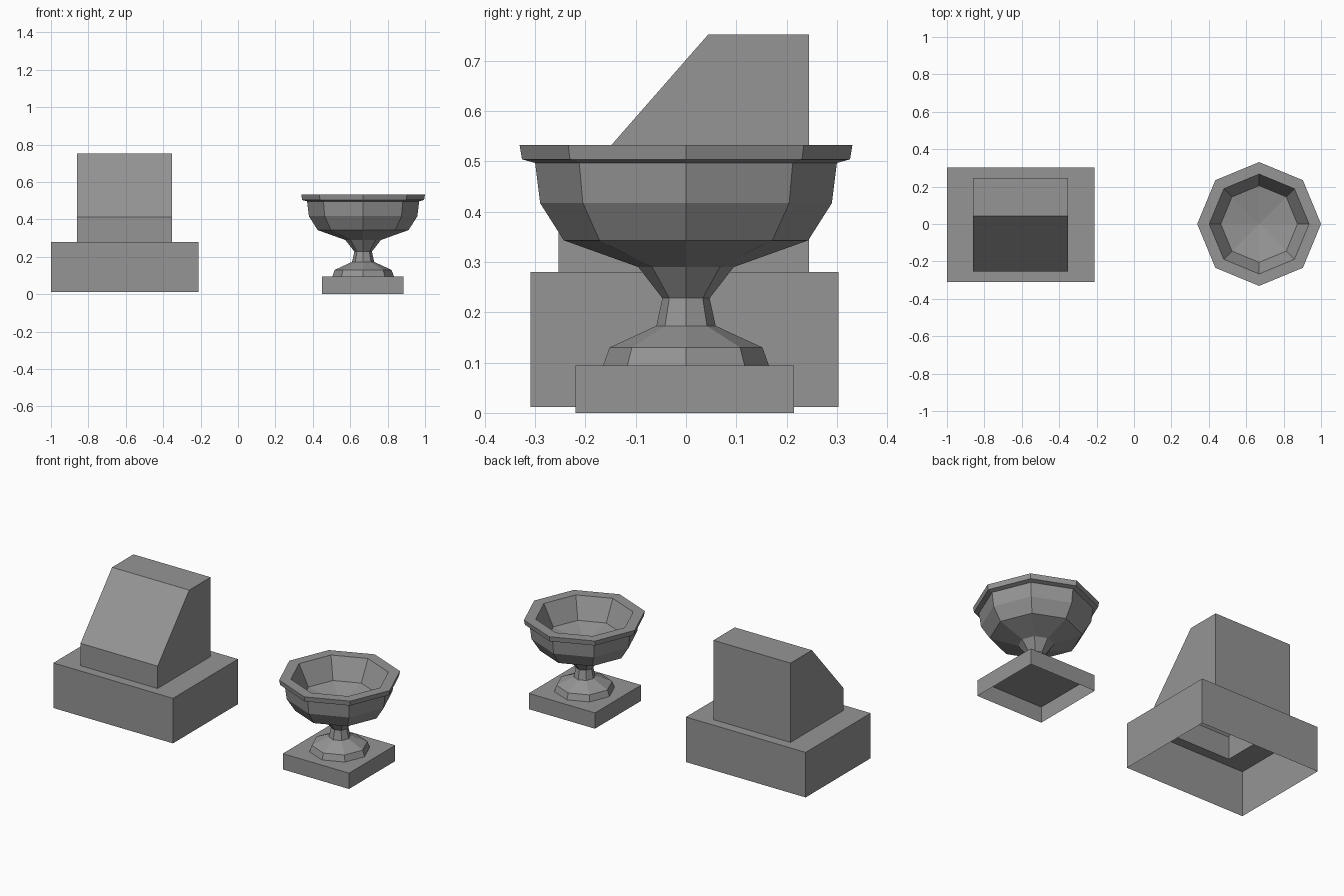
import bpy, bmesh
from math import cos, sin, pi

cube = bpy.data.objects.get("Cube")
if cube:
    bpy.data.objects.remove(cube, do_unlink=True)

stone = bpy.data.materials.new("grey_stone")
stone.use_nodes = True
GREY = (0.3, 0.3, 0.3, 1)
stone.diffuse_color = GREY
stone.node_tree.nodes["Principled BSDF"].inputs["Base Color"].default_value = GREY


def finish(bm, name, flip_check=True):
    if flip_check:
        bmesh.ops.recalc_face_normals(bm, faces=bm.faces)
    mesh = bpy.data.meshes.new(name)
    bm.to_mesh(mesh)
    bm.free()
    mesh.materials.append(stone)
    obj = bpy.data.objects.new(name, mesh)
    bpy.context.collection.objects.link(obj)
    return obj


def rect(bm, x0, x1, y0, y1, z):
    return [bm.verts.new((x, y, z)) for x, y in ((x0, y0), (x1, y0), (x1, y1), (x0, y1))]


def bridge(bm, low, high):
    n = len(low)
    for i in range(n):
        j = (i + 1) % n
        bm.faces.new((low[i], low[j], high[j], high[i]))


# Hollow stepped pedestal: wide plinth, ledge, and wedge-topped block, open below
bm = bmesh.new()
foot = rect(bm, -1, -0.212, -0.309, 0.303, 0.012)
ledge = rect(bm, -1, -0.212, -0.309, 0.303, 0.28)
block = rect(bm, -0.86, -0.352, -0.253, 0.245, 0.28)
bridge(bm, foot, ledge)
bridge(bm, ledge, block)
side = ((-0.253, 0.28), (-0.253, 0.413), (0.044, 0.752), (0.245, 0.752), (0.245, 0.28))
ends = []
for x, a, b in ((-0.86, block[0], block[3]), (-0.352, block[1], block[2])):
    ends.append([a] + [bm.verts.new((x, y, z)) for y, z in side[1:-1]] + [b])
    bm.faces.new(ends[-1])
for i in range(len(side) - 1):
    bm.faces.new((ends[0][i], ends[0][i + 1], ends[1][i + 1], ends[1][i]))
finish(bm, "stepped_pedestal")

# Square foot slab of the urn, open below
bm = bmesh.new()
low = rect(bm, 0.449, 0.885, -0.22, 0.215, 0)
top = rect(bm, 0.449, 0.885, -0.22, 0.215, 0.094)
bridge(bm, low, top)
bm.faces.new(top)
finish(bm, "urn_base")

# Eight-sided urn: stem, bowl, rim and hollow interior as (radius, height)
profile = ((0.165, 0.094), (0.152, 0.13), (0.059, 0.173), (0.047, 0.228),
           (0.095, 0.29), (0.243, 0.343), (0.29, 0.417), (0.30, 0.497),
           (0.326, 0.504), (0.331, 0.533), (0.267, 0.533), (0.205, 0.41))
bm = bmesh.new()
rings = [[bm.verts.new((0.669 + r * cos(k * pi / 4), r * sin(k * pi / 4), z))
          for k in range(8)] for r, z in profile]
for lower, upper in zip(rings, rings[1:]):
    bridge(bm, lower, upper)
centre = bm.verts.new((0.669, 0, 0.37))
for k in range(8):
    bm.faces.new((rings[-1][k], rings[-1][(k + 1) % 8], centre))
finish(bm, "urn", False)
